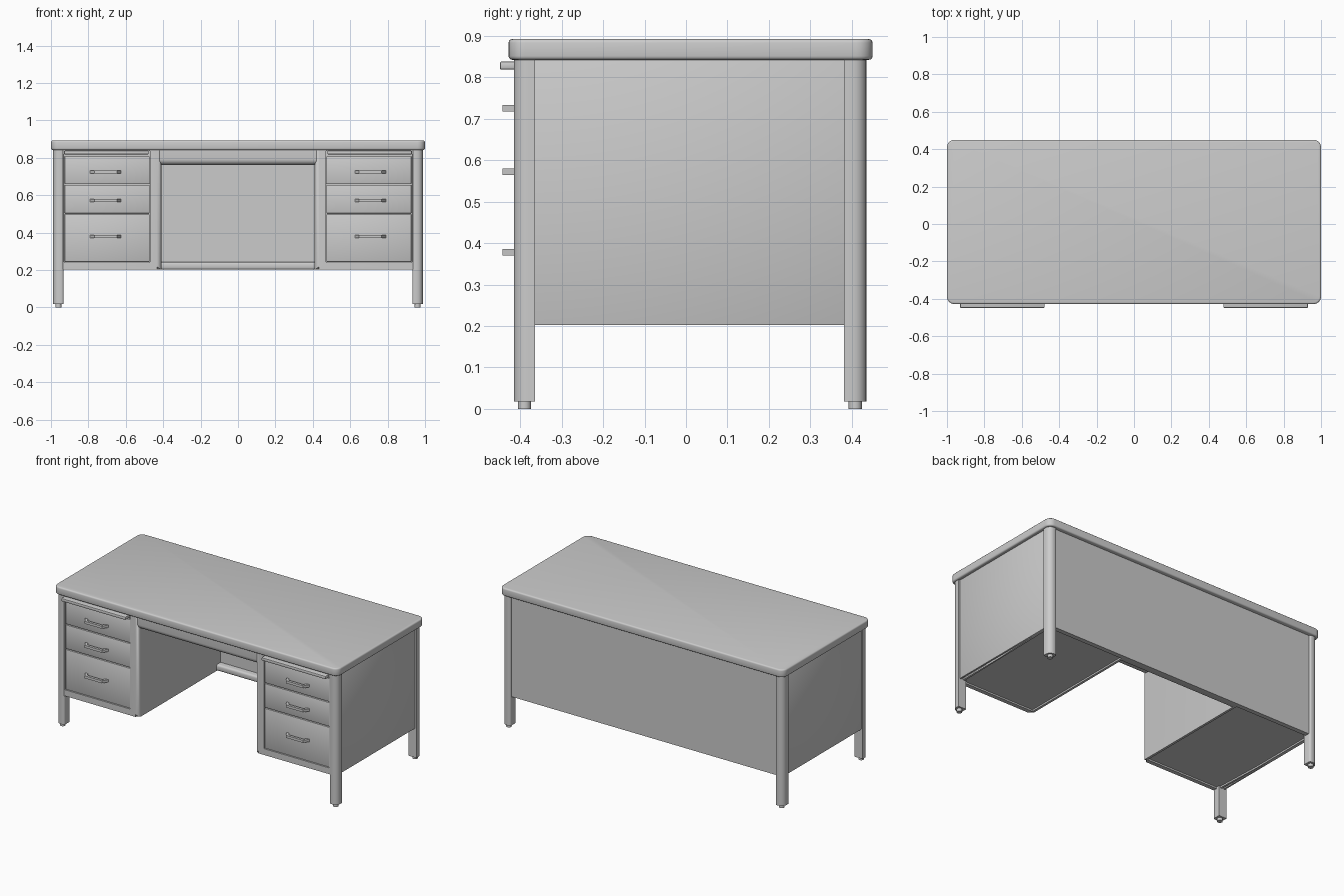
import bpy, bmesh, math
from mathutils import Vector

if "Cube" in bpy.data.objects:
    bpy.data.objects.remove(bpy.data.objects["Cube"])

grey = bpy.data.materials.new("grey paint")
grey.diffuse_color = (0.6, 0.6, 0.6, 1)
grey.use_nodes = True
grey.node_tree.nodes["Principled BSDF"].inputs["Base Color"].default_value = grey.diffuse_color


def finish(name, bm):
    me = bpy.data.meshes.new(name)
    bmesh.ops.recalc_face_normals(bm, faces=bm.faces)
    bm.to_mesh(me)
    bm.free()
    me.materials.append(grey)
    ob = bpy.data.objects.new(name, me)
    bpy.context.collection.objects.link(ob)
    bpy.ops.object.select_all(action='DESELECT')
    ob.select_set(True)
    bpy.context.view_layer.objects.active = ob
    bpy.ops.object.shade_smooth_by_angle(angle=math.radians(35))
    return ob


def box_bm(x, y, z):
    bm = bmesh.new()
    bmesh.ops.create_cube(bm, size=1)
    for v in bm.verts:
        v.co = [(a[0] + a[1]) / 2 + c * (a[1] - a[0]) for a, c in zip((x, y, z), v.co)]
    return bm


def round_edges(bm, test, radius, segments):
    """Bevel the edges whose midpoint and direction pass the test."""
    picked = []
    for e in bm.edges:
        a, b = e.verts[0].co, e.verts[1].co
        if test((a + b) / 2, (b - a).normalized()):
            picked.append(e)
    bmesh.ops.bevel(bm, geom=picked, offset=radius, segments=segments,
                    profile=0.5, affect='EDGES', clamp_overlap=True)


def box(name, x, y, z, radius=0, segments=2):
    bm = box_bm(x, y, z)
    if radius:
        round_edges(bm, lambda m, d: True, radius, segments)
    return finish(name, bm)


def recess(bm, direction, margins, depth):
    """Inset the face pointing along direction to given bounds and sink it."""
    d = Vector(direction)
    face = max(bm.faces, key=lambda f: (f.normal.dot(d) > 0.99) * f.calc_area())
    res = bmesh.ops.inset_region(bm, faces=[face], thickness=0.005)
    mid = face.calc_center_median()
    for v in face.verts:
        for axis, (lo, hi) in margins.items():
            v.co[axis] = lo if v.co[axis] < mid[axis] else hi
    ext = bmesh.ops.extrude_face_region(bm, geom=[face])
    for v in (g for g in ext['geom'] if isinstance(g, bmesh.types.BMVert)):
        v.co -= d * depth
    bmesh.ops.delete(bm, geom=[face], context='FACES_ONLY')


# Desk top: rounded corners, softened rim
bm = box_bm((-1, 1), (-0.428, 0.45), (0.842, 0.892))
round_edges(bm, lambda m, d: abs(d.z) > 0.9, 0.04, 6)
round_edges(bm, lambda m, d: abs(d.z) < 0.1, 0.009, 3)
finish("desk_top", bm)

# Corner legs with rounded outer edge, and feet
for s in (-1, 1):
    for y0, y1, label in ((-0.415, -0.364, "front"), (0.381, 0.435, "back")):
        out = y0 if label == "front" else y1
        bm = box_bm(sorted((s * 0.932, s * 0.988)), (y0, y1), (0.018, 0.845))
        round_edges(bm, lambda m, d: abs(d.z) > 0.9 and abs(m.x) > 0.95
                    and abs(m.y - out) < 0.01, 0.032, 6)
        round_edges(bm, lambda m, d: abs(d.z) > 0.9 and abs(m.x) < 0.94
                    and abs(m.y - out) < 0.01, 0.012, 3)
        finish(label + "_leg", bm)
        bm = bmesh.new()
        bmesh.ops.create_cone(bm, cap_ends=True, segments=16, radius1=0.016,
                              radius2=0.016, depth=0.024)
        bmesh.ops.translate(bm, verts=bm.verts,
                            vec=(s * 0.96, (y0 + y1) / 2, 0.012))
        finish(label + "_foot", bm)


def handle(cx, z):
    # Bow handle: flat bar swept along a trapezoid
    path = [(-0.082, -0.402), (-0.06, -0.437), (0.06, -0.437), (0.082, -0.402)]
    inner = [(-0.066, -0.402), (-0.052, -0.427), (0.052, -0.427), (0.066, -0.402)]
    bm = bmesh.new()
    rings = []
    for (ox, oy), (ix, iy) in zip(path, inner):
        rings.append([bm.verts.new((cx + px, py, z + h)) for px, py, h in
                      ((ox, oy - 0.006, -0.008), (ox, oy - 0.006, 0.008),
                       (ix, iy, 0.008), (ix, iy, -0.008))])
    for a, b in zip(rings, rings[1:]):
        for i in range(4):
            j = (i + 1) % 4
            bm.faces.new((a[i], a[j], b[j], b[i]))
    bm.faces.new(rings[0])
    bm.faces.new(rings[-1])
    finish("drawer_handle", bm)


# Pedestals with recessed drawer bay, drawers, handles and pull-out tray
for s in (-1, 1):
    def span(a, b):
        return sorted((s * a, s * b))
    bm = box_bm(span(0.41, 0.975), (-0.412, 0.42), (0.202, 0.845))
    bm.normal_update()
    recess(bm, (0, -1, 0), {0: span(0.47, 0.93), 2: (0.242, 0.836)}, 0.016)
    bm.normal_update()
    recess(bm, (0, 0, -1), {0: span(0.425, 0.955), 1: (-0.385, 0.395)}, 0.01)
    # outer front corner hides behind the leg
    for v in bm.verts:
        if abs(v.co.x) > 0.97 and v.co.y < -0.4:
            v.co.x = s * 0.94
            v.co.y = -0.411
    round_edges(bm, lambda m, d: abs(d.z) > 0.9 and abs(m.x) < 0.42
                and m.y < -0.4, 0.024, 5)
    finish("pedestal", bm)
    for z0, z1, hz in ((0.244, 0.498, 0.378), (0.503, 0.655, 0.572),
                       (0.66, 0.808, 0.725)):
        box("drawer_front", span(0.473, 0.927), (-0.408, -0.39), (z0, z1), 0.003)
        handle(s * 0.708, hz)
    box("pull_out_tray", span(0.478, 0.93), (-0.449, -0.38), (0.818, 0.838), 0.005)
    # Outer side panel
    box("side_panel", span(0.966, 0.978), (-0.37, 0.386), (0.202, 0.845), 0.003)

# Back panel, with a folded ledge at the foot of the kneehole
box("back_panel", (-0.94, 0.94), (0.41, 0.424), (0.202, 0.845))
bm = box_bm((-0.415, 0.415), (0.37, 0.422), (0.202, 0.242))
round_edges(bm, lambda m, d: abs(d.x) > 0.9 and m.y < 0.38, 0.012, 3)
finish("kneehole_ledge", bm)

# Rounded rail over the kneehole
bm = box_bm((-0.43, 0.43), (-0.408, -0.35), (0.762, 0.845))
round_edges(bm, lambda m, d: abs(d.x) > 0.9 and m.y < -0.4 and m.z < 0.8, 0.03, 5)
finish("kneehole_rail", bm)
